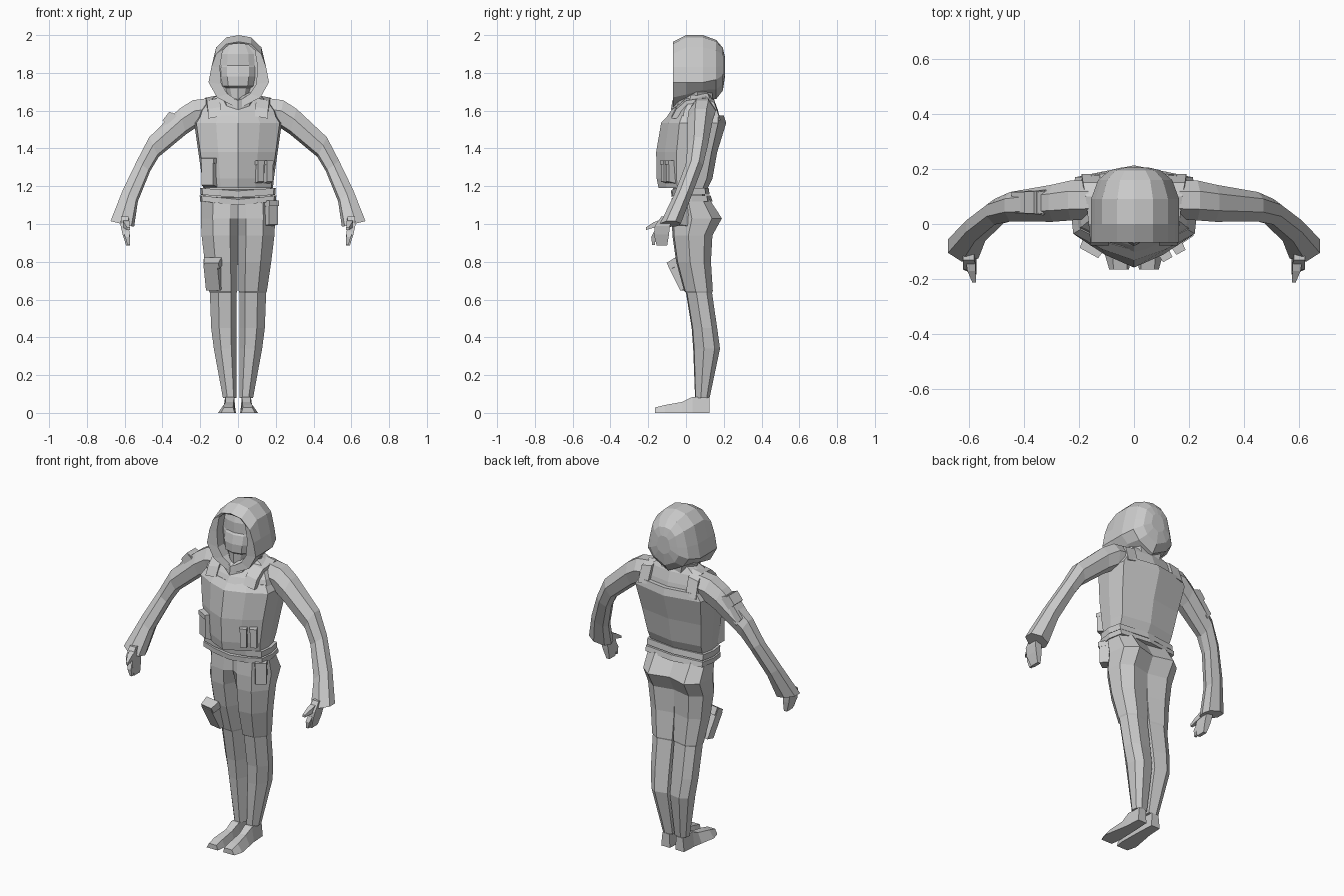
import bpy, bmesh, math
from mathutils import Vector, Matrix

cloth = bpy.data.materials.new("light_grey")
cloth.diffuse_color = (0.6, 0.6, 0.6, 1)


def finish(name, bm):
    bmesh.ops.remove_doubles(bm, verts=bm.verts, dist=1e-5)
    bmesh.ops.recalc_face_normals(bm, faces=bm.faces)
    me = bpy.data.meshes.new(name)
    bm.to_mesh(me)
    bm.free()
    me.materials.append(cloth)
    ob = bpy.data.objects.new(name, me)
    bpy.context.collection.objects.link(ob)
    return ob


def loft(name, rings, sx=1):
    """Skin a list of equal-length point rings and cap both ends."""
    bm = bmesh.new()
    vs = [[bm.verts.new((p[0] * sx, p[1], p[2])) for p in r] for r in rings]
    n = len(vs[0])
    for a, b in zip(vs, vs[1:]):
        for i in range(n):
            j = (i + 1) % n
            bm.faces.new((a[i], a[j], b[j], b[i]))
    bm.faces.new(vs[0])
    bm.faces.new(vs[-1])
    return finish(name, bm)


def box(name, loc, size, rot=(0, 0, 0), taper=0.85):
    """Pouch: box whose outer (-y) face is slightly smaller."""
    bm = bmesh.new()
    bmesh.ops.create_cube(bm, size=1)
    for v in bm.verts:
        if v.co.y < 0:
            v.co.x *= taper
            v.co.z *= taper
        v.co = Vector(a * b for a, b in zip(v.co, size))
    ob = finish(name, bm)
    ob.location = loc
    ob.rotation_euler = rot
    return ob


def body_ring(z, w, front, fside, bside, back, dip=0.0):
    """Horizontal body section with a front and a back ridge."""
    half = [(w * 0.5, (front + fside) / 2 - 0.008, z - dip / 2), (w * 0.95, fside, z),
            (w, (fside + bside) / 2, z), (w * 0.92, bside, z)]
    return ([(0, front, z - dip)] + half + [(0, back, z)]
            + [(-x, y, q) for x, y, q in reversed(half)])


# Vest and chest
loft("vest", [body_ring(*r) for r in (
    (1.19, 0.185, -0.145, -0.045, 0.09, 0.115),
    (1.24, 0.19, -0.155, -0.05, 0.11, 0.14),
    (1.38, 0.21, -0.158, -0.05, 0.135, 0.165),
    (1.535, 0.232, -0.132, -0.035, 0.17, 0.213),
    (1.575, 0.205, -0.095, -0.02, 0.17, 0.20))])
loft("shoulders", [body_ring(*r) for r in (
    (1.54, 0.22, -0.12, -0.02, 0.15, 0.18),
    (1.60, 0.20, -0.08, -0.01, 0.14, 0.17),
    (1.655, 0.16, -0.03, 0.02, 0.13, 0.15),
    (1.70, 0.08, -0.01, 0.03, 0.11, 0.13))])

# Belt in two bands over a shirt hem
loft("shirt_hem", [body_ring(*r) for r in (
    (1.13, 0.185, -0.06, -0.04, 0.09, 0.10, 0.02),
    (1.20, 0.18, -0.07, -0.04, 0.08, 0.10))])
loft("belt", [body_ring(*r) for r in (
    (1.12, 0.20, -0.075, -0.05, 0.115, 0.14, 0.02),
    (1.15, 0.203, -0.078, -0.05, 0.11, 0.13, 0.02))])
loft("belt_top", [body_ring(*r) for r in (
    (1.155, 0.198, -0.075, -0.05, 0.105, 0.125, 0.015),
    (1.19, 0.20, -0.08, -0.05, 0.10, 0.12, 0.015))])


def leg_ring(z, xi, xo, yf, yb):
    """Trouser section; below the crotch the inner edge sits further back."""
    w, d = xo - xi, yb - yf
    inner = 0.1 if z > 0.96 else 0.45
    return [(xi, yf + d * inner, z), (xi + w * 0.22, yf, z), (xi + w * 0.68, yf + d * 0.04, z),
            (xo, yf + d * 0.4, z), (xo - w * 0.06, yb - d * 0.2, z),
            (xi + w * 0.6, yb, z), (xi, yb - d * 0.12, z)]


def arm_ring(up, low, yt, yb):
    """Section between an outer and inner (x, z, y) point, yt/yb half depths."""
    u, l = Vector((up[0], up[2], up[1])), Vector((low[0], low[2], low[1]))
    out = []
    for t, s in ((1, .45), (1, -.45), (.6, -1), (.12, -.75), (0, 0), (.12, .75), (.6, 1)):
        p = l.lerp(u, t)
        p.y += s * (yt if s > 0 else yb)
        out.append(p)
    return out


for side, sx in (("left", 1), ("right", -1)):
    # Trouser legs meeting at the centre line, with a step at the knee
    loft(side + "_leg", [leg_ring(*r) for r in (
        (1.13, 0, 0.195, -0.065, 0.125), (1.03, 0, 0.197, -0.075, 0.19),
        (0.94, 0, 0.193, -0.072, 0.14), (0.80, 0.001, 0.176, -0.052, 0.132),
        (0.645, 0.004, 0.153, -0.01, 0.142), (0.635, 0.007, 0.149, 0.0, 0.138),
        (0.45, 0.009, 0.142, 0.03, 0.165), (0.34, 0.009, 0.128, 0.038, 0.18),
        (0.08, 0.007, 0.08, 0.048, 0.125))], sx)

    # Shoe, from heel to toe
    loft(side + "_foot", [[(a, y, 0), (b, y, 0), (b - s, y, h), (a + s * .5, y, h)]
         for y, a, b, h, s in ((0.125, .018, .075, .08, .008), (0.035, .014, .08, .085, .012),
                               (-0.02, .012, .09, .058, .025), (-0.11, .01, .106, .042, .03),
                               (-0.165, .018, .09, .028, .015))], sx)

    # Sleeve
    loft(side + "_sleeve", [arm_ring(*r) for r in (
        ((.165, 1.665, .085), (.17, 1.52, .08), .075, .065),
        ((.24, 1.655, .085), (.215, 1.515, .08), .075, .07),
        ((.31, 1.61, .08), (.275, 1.475, .075), .065, .07),
        ((.47, 1.46, .068), (.42, 1.355, .058), .052, .055),
        ((.535, 1.335, .048), (.465, 1.28, .035), .048, .045),
        ((.61, 1.18, -.01), (.53, 1.12, -.03), .05, .045),
        ((.675, 1.015, -.08), (.55, .985, -.085), .055, .055))], sx)

    # Hand: palm and fingers, thumb, forefinger
    loft(side + "_hand", [[(x - t, y0, z), (x + t, y0, z), (x + t, y1, z), (x - t, y1, z)]
         for x, z, t, y0, y1 in ((.60, 1.04, .02, -.13, -.07), (.60, .99, .021, -.165, -.085),
                                 (.592, .945, .019, -.17, -.09), (.582, .885, .01, -.155, -.10))], sx)
    loft(side + "_thumb", [[(x - t, y, z - t), (x + t, y, z - t), (x + t, y, z + t), (x - t, y, z + t)]
         for x, y, z, t in ((.595, -.12, 1.01, .018), (.59, -.17, .995, .015),
                            (.58, -.212, .975, .007))], sx)
    loft(side + "_forefinger", [[(x - t, y - t, z), (x + t, y - t, z), (x + t, y + t, z), (x - t, y + t, z)]
         for x, y, z, t in ((.592, -.155, .96, .015), (.585, -.172, .93, .012),
                            (.578, -.172, .89, .007))], sx)

    # Slim shoulder strap running over from chest to back
    loft(side + "_strap", [[(a, y, z), (b, y, z - .012), (b, y + dy, z - .012 - dz), (a, y + dy, z - dz)]
         for y, z, a, b, dy, dz in (
             (-.078, 1.57, .09, .16, .03, 0), (-.052, 1.62, .09, .16, .03, .015),
             (0.0, 1.665, .10, .165, .01, .03), (.10, 1.68, .115, .175, 0, .03),
             (.15, 1.655, .12, .185, -.02, .02), (.182, 1.56, .125, .19, -.03, 0))], sx)

# Hood: shrinking outlines from the opening to the back, with a recessed face
outline = [(0, 2.0), (.065, 1.988), (.12, 1.935), (.145, 1.83), (.16, 1.75), (.115, 1.67), (.0, 1.61)]
inner = [(0, 1.955), (.05, 1.95), (.085, 1.92), (.10, 1.83), (.092, 1.74), (.06, 1.69), (.0, 1.65)]


def hood_ring(half, y, s=1.0, lift=0.0, drop=0.0):
    pts = half + [(-x, z) for x, z in reversed(half[1:-1])]
    out = []
    for x, z in pts:
        q = 1.84 + (z - 1.84) * s
        if z < 1.72:
            q += lift
        out.append((x * s + .004, y, q - (drop if z > 1.9 else 0)))
    return out


loft("hood", [hood_ring(inner, -.005), hood_ring(inner, -.062), hood_ring(outline, -.068, 1, 0, .035),
              hood_ring(outline, 0.0, 1.0, .015), hood_ring(outline, .09, 1.0, .04),
              hood_ring(outline, .16, .84, .015), hood_ring(outline, .195, .58),
              hood_ring(outline, .206, .28)])

# Covered face with a centre ridge: brow, eye strip, mask and chin
loft("face", [[(-w, .0, z), (-w * .6, y + .012, z), (0, y, z), (w * .6, y + .012, z), (w, .0, z)]
     for z, w, y in ((1.955, .06, -.02), (1.90, .092, -.036), (1.84, .096, -.036), (1.83, .096, -.044),
                     (1.78, .095, -.056), (1.73, .085, -.054), (1.72, .07, -.042), (1.66, .05, -.04))])

# Neck and scarf collar falling to a point
loft("collar", [[(-w, .06, zs), (-w * .6, y + .035, (z + zs) / 2), (0, y, z), (w * .6, y + .035, (z + zs) / 2),
                 (w, .06, zs), (w * .6, .14, zs), (-w * .6, .14, zs)]
     for z, zs, w, y in ((1.605, 1.645, .10, -.08), (1.655, 1.70, .12, -.072), (1.66, 1.74, .08, -.03))])

# Chest pouches
tilt = math.radians(29)
box("right_chest_pouch", (-.153, -.082, 1.27), (.085, .04, .15), (0, 0, -tilt))
box("right_chest_flap", (-.153, -.086, 1.335), (.09, .044, .03), (0, 0, -tilt))
for i, x in enumerate((.112, .16)):
    y = -.107 + (x - .112) * .55
    box(f"left_chest_pouch_{i + 1}", (x, y, 1.275), (.04, .04, .12), (0, 0, tilt))
    box(f"left_chest_flap_{i + 1}", (x, y - .003, 1.325), (.045, .044, .025), (0, 0, tilt))

# Hip, thigh and upper arm pouches
box("hip_pouch", (.168, -.025, 1.05), (.07, .07, .125), (0, 0, math.radians(35)))
box("hip_pouch_flap", (.17, -.029, 1.11), (.072, .075, .035), (0, 0, math.radians(35)))
slope = math.radians(27)
box("thigh_pouch", (-.135, -.034, .725), (.088, .05, .175), (slope, 0, -.2))
box("thigh_pouch_flap", (-.136, -.062, .79), (.094, .055, .045), (slope, 0, -.2))
along = Vector((.62, 0, .78)).normalized()
outward = Vector((-along.z, 0, along.x))
turn = Matrix((-outward.cross(along), -outward, along)).transposed().to_4x4()
for nm, c, size in (("arm_pouch", (-.378, 1.517), (.09, .05, .175)),
                    ("arm_pouch_flap", (-.358, 1.553), (.095, .06, .07))):
    box(nm, (0, 0, 0), size).matrix_world = Matrix.Translation((c[0], .078, c[1])) @ turn
